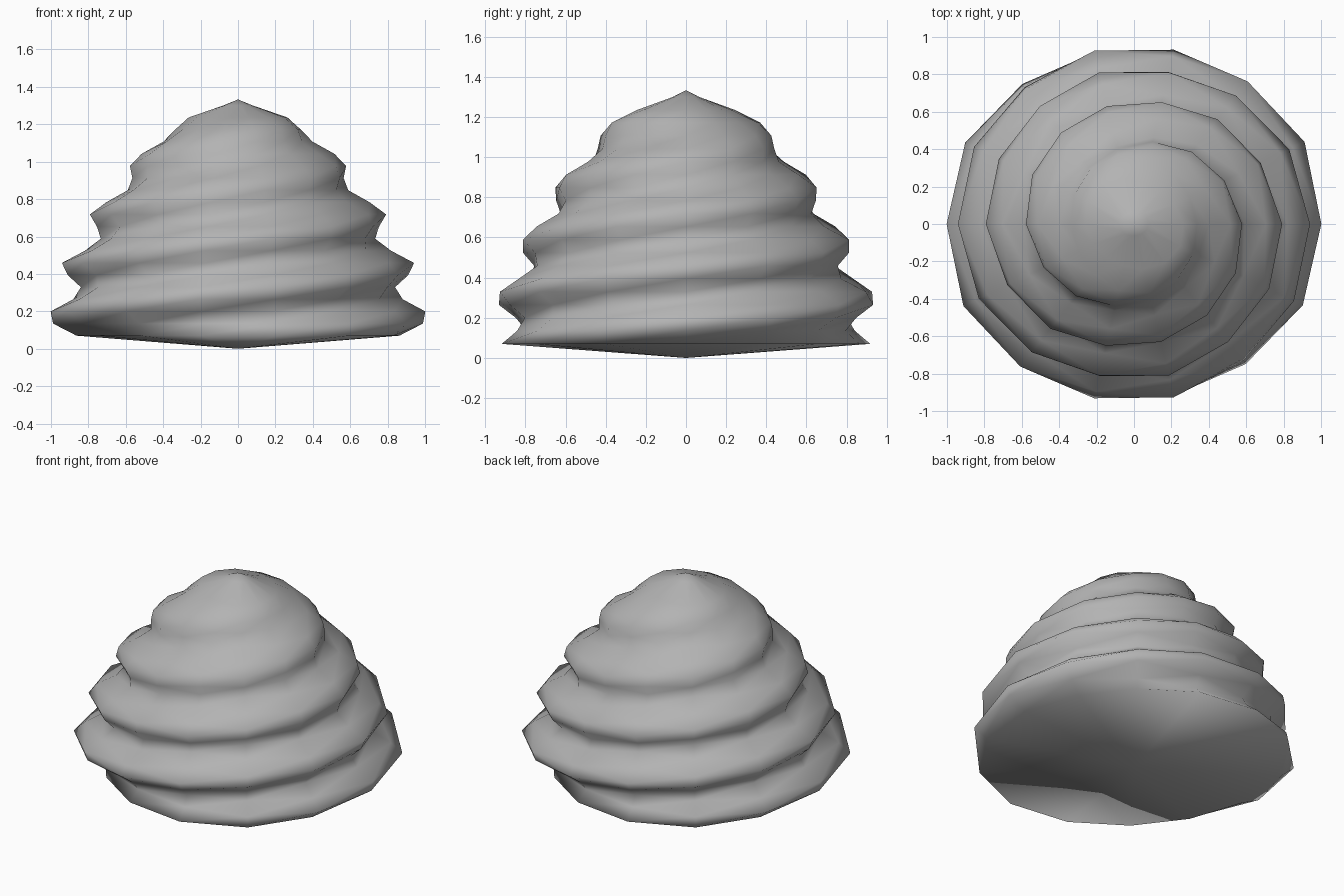
import bpy
import bmesh
from math import sin, cos, pi

cube = bpy.data.objects.get("Cube")
if cube:
    bpy.data.objects.remove(cube, do_unlink=True)

# Mean radius of each ring, from the base to the tip
RADII = [.89, .91, .92, .905, .89, .865, .85, .81, .785, .745,
         .715, .67, .625, .58, .53, .475, .412, .355, .25, .07]
SIDES = 14
HEIGHT = 1.333
BASE_Z, STEP = .07, .0648
RIDGE_Z, RIDGE_PITCH = .168, .28


def swirl_radius(mean, z, angle):
    """Radius with a two-start spiral ridge climbing anticlockwise."""
    phase = 2 * pi * (z - RIDGE_Z) / RIDGE_PITCH
    return mean * (1 + .022 * cos(2 * angle) + .088 * cos(phase - 2 * angle))


# Swirled mound: stacked rings closed by a shallow base cone and a tip
bm = bmesh.new()
rings = []
for level, mean in enumerate(RADII):
    z = BASE_Z + STEP * level
    ring = []
    for side in range(SIDES):
        angle = 2 * pi * side / SIDES
        r = swirl_radius(mean, z, angle)
        ring.append(bm.verts.new((r * cos(angle), r * sin(angle), z)))
    rings.append(ring)

bottom = bm.verts.new((0, 0, 0))
tip = bm.verts.new((0, 0, HEIGHT))
for i in range(SIDES):
    j = (i + 1) % SIDES
    bm.faces.new((bottom, rings[0][j], rings[0][i]))
    bm.faces.new((tip, rings[-1][i], rings[-1][j]))
    for low, high in zip(rings, rings[1:]):
        bm.faces.new((low[i], low[j], high[j], high[i]))
for face in bm.faces:
    face.smooth = True

mesh = bpy.data.meshes.new("swirled_mound")
bm.to_mesh(mesh)
bm.free()
mound = bpy.data.objects.new("swirled_mound", mesh)
bpy.context.collection.objects.link(mound)

# Plain grey
grey = bpy.data.materials.new("plain_grey")
grey.use_nodes = True
colour = (.45, .45, .45, 1)
grey.diffuse_color = colour
grey.node_tree.nodes["Principled BSDF"].inputs["Base Color"].default_value = colour
mesh.materials.append(grey)
